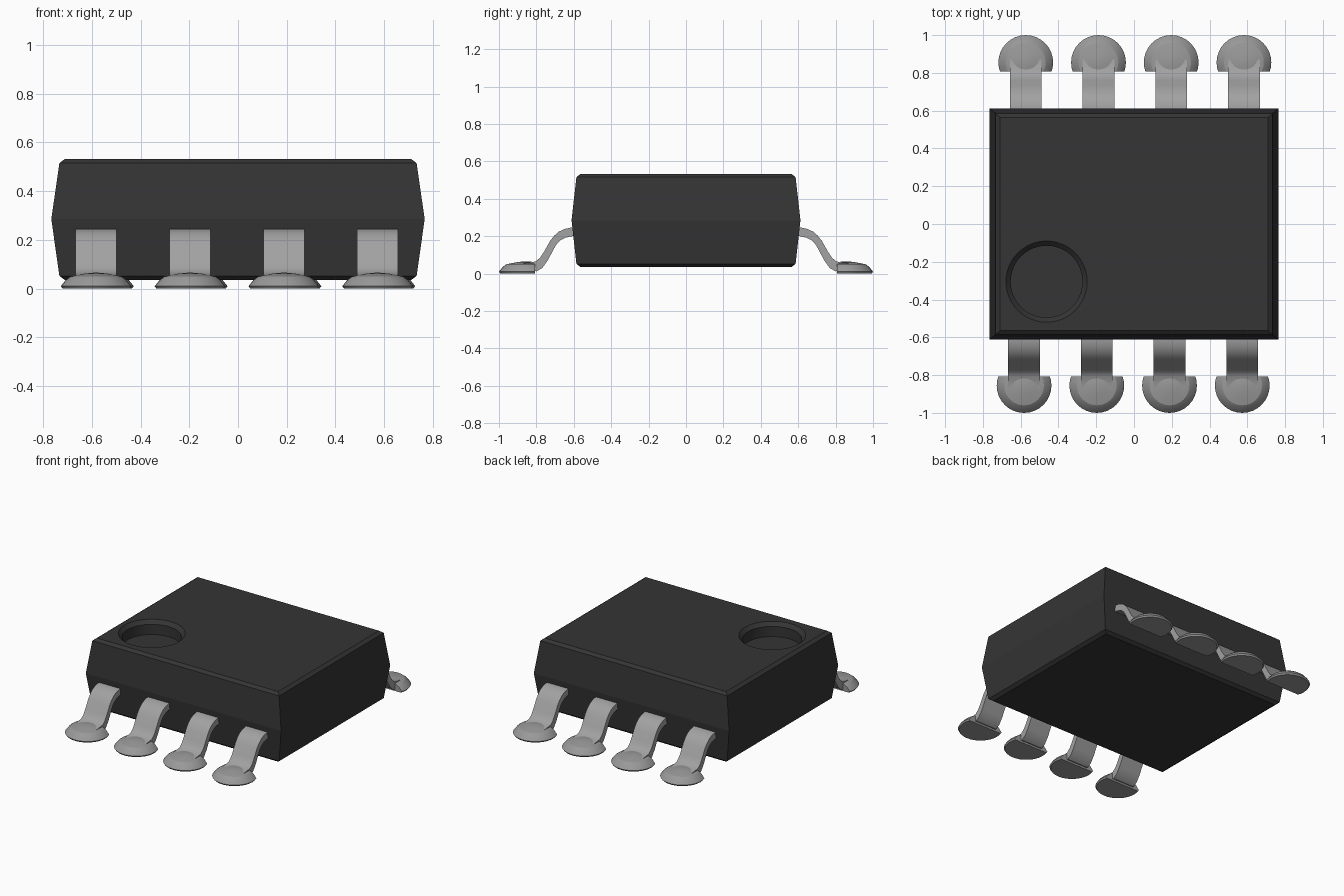
import bpy, bmesh, math
from mathutils import Matrix

cube = bpy.data.objects.get("Cube")
if cube:
    bpy.data.objects.remove(cube, do_unlink=True)


def material(name, value):
    m = bpy.data.materials.new(name)
    m.use_nodes = True
    colour = (value, value, value, 1)
    m.diffuse_color = colour
    bsdf = m.node_tree.nodes["Principled BSDF"]
    bsdf.inputs["Base Color"].default_value = colour
    bsdf.inputs["Roughness"].default_value = 0.6
    return m


BLACK = material("black plastic", 0.035)
METAL = material("pin metal", 0.36)
SOLDER = material("solder grey", 0.32)


def make_object(name, bm, mat):
    bmesh.ops.recalc_face_normals(bm, faces=bm.faces)
    mesh = bpy.data.meshes.new(name)
    bm.to_mesh(mesh)
    bm.free()
    mesh.materials.append(mat)
    ob = bpy.data.objects.new(name, mesh)
    bpy.context.collection.objects.link(ob)
    return ob


def loft(rings):
    """Skin closed rings of points and cap both ends."""
    bm = bmesh.new()
    loops = [[bm.verts.new(p) for p in ring] for ring in rings]
    for a, b in zip(loops, loops[1:]):
        for i in range(len(a)):
            j = (i + 1) % len(a)
            bm.faces.new((a[i], a[j], b[j], b[i]))
    bm.faces.new(loops[0])
    bm.faces.new(loops[-1])
    return bm


def rectangle(x, y, z):
    return [(-x, -y, z), (x, -y, z), (x, y, z), (-x, y, z)]


def circle(cx, cy, r, z, n):
    return [(cx + r * math.cos(2 * math.pi * i / n),
             cy + r * math.sin(2 * math.pi * i / n), z) for i in range(n)]


def smooth(ob, angle):
    bpy.ops.object.select_all(action='DESELECT')
    ob.select_set(True)
    bpy.context.view_layer.objects.active = ob
    bpy.ops.object.shade_smooth_by_angle(angle=math.radians(angle))


# Package: sides taper away from the middle seam, with chamfered rims
body = make_object("package_body", loft([
    rectangle(0.71, 0.565, 0.035), rectangle(0.733, 0.586, 0.052),
    rectangle(0.766, 0.612, 0.285),
    rectangle(0.733, 0.586, 0.515), rectangle(0.71, 0.565, 0.532)]), BLACK)

# Round corner marker dimple with a chamfered rim
HX, HY = -0.463, -0.305
cutter = make_object("dimple_cutter", loft([
    circle(HX, HY, 0.19, 0.435, 48), circle(HX, HY, 0.19, 0.507, 48),
    circle(HX, HY, 0.215, 0.532, 48), circle(HX, HY, 0.215, 0.60, 48)]), BLACK)
cutter.hide_render = True
cut = body.modifiers.new("dimple", 'BOOLEAN')
cut.operation = 'DIFFERENCE'
cut.solver = 'EXACT'
cut.object = cutter
bpy.context.view_layer.objects.active = body
bpy.ops.object.modifier_apply(modifier=cut.name)
bpy.data.objects.remove(cutter, do_unlink=True)
smooth(body, 12)

# Gull-wing pin: side outline as (distance from centre, height)
PIN = [(0.57, 0.247), (0.62, 0.245), (0.65, 0.238), (0.68, 0.224), (0.705, 0.202),
       (0.727, 0.174), (0.76, 0.115), (0.78, 0.085), (0.805, 0.064), (0.87, 0.056),
       (0.87, 0.02), (0.80, 0.012), (0.768, 0.03), (0.738, 0.072), (0.705, 0.135),
       (0.69, 0.16), (0.67, 0.178), (0.645, 0.192), (0.57, 0.208)]
HALF_WIDTH = 0.084


def make_pin(name, x, turn):
    bm = loft([[(x + s * HALF_WIDTH, -d, z) for d, z in PIN] for s in (-1, 1)])
    bm.transform(turn)
    smooth(make_object(name, bm, METAL), 35)


# Solder foot: low domed disc cut straight on the side facing the package
def make_foot(name, x, turn):
    y = -0.855
    bm = loft([circle(x, y, r, z, 32) for r, z in
               ((0.138, 0.0), (0.145, 0.01), (0.125, 0.035), (0.105, 0.05),
                (0.05, 0.061), (0.012, 0.065))])
    bmesh.ops.bisect_plane(bm, geom=bm.verts[:] + bm.edges[:] + bm.faces[:],
                           plane_co=(0, -0.808, 0), plane_no=(0, 1, 0),
                           clear_outer=True)
    bmesh.ops.holes_fill(bm, edges=[e for e in bm.edges if e.is_boundary])
    bm.transform(turn)
    smooth(make_object(name, bm, SOLDER), 25)


# Four pins per side; the back row is the front row turned half way round
for side, angle in (("front", 0), ("back", math.pi)):
    turn = Matrix.Rotation(angle, 4, 'Z')
    for i in range(4):
        x = -0.582 + 0.385 * i
        make_pin(f"{side}_pin_{i + 1}", x, turn)
        make_foot(f"{side}_solder_foot_{i + 1}", x, turn)
